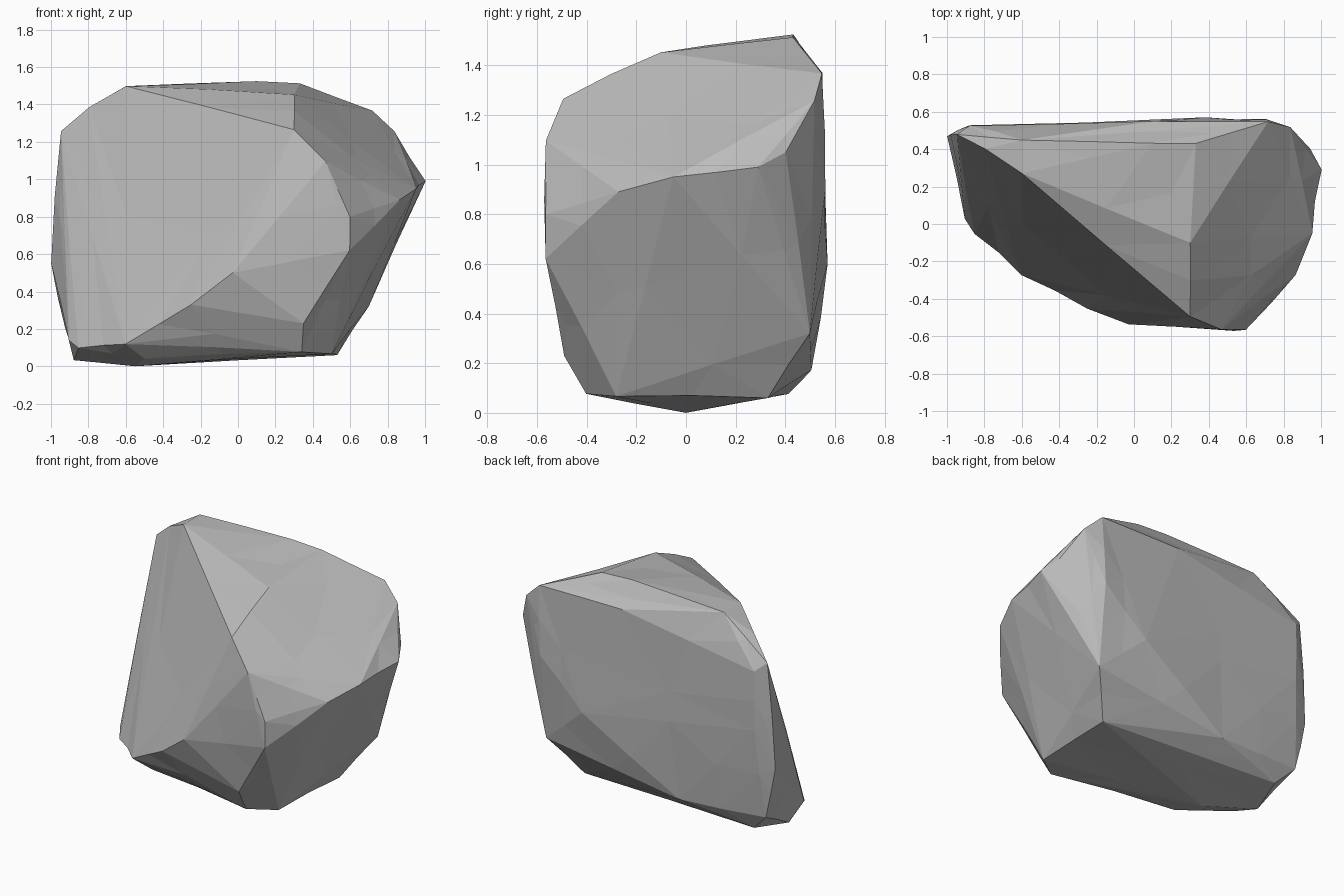
import bpy
import bmesh
import random

random.seed(4)

# Remove the default object
default_cube = bpy.data.objects.get("Cube")
if default_cube:
    bpy.data.objects.remove(default_cube, do_unlink=True)


def make_material(name, colour):
    """Create one flat colour for the viewport and the render."""
    material = bpy.data.materials.new(name)
    material.use_nodes = True
    material.diffuse_color = colour
    shader = material.node_tree.nodes["Principled BSDF"]
    shader.inputs["Base Color"].default_value = colour
    shader.inputs["Roughness"].default_value = 0.9
    return material


# Crown: the slightly sloped top and its front and back rims
crown_front_rim = [(-.95, .48, 1.26), (-.8, .4, 1.39), (-.6, .27, 1.5),
                   (-.25, 0, 1.41), (.3, -.5, 1.27)]
crown_plateau = [(-.6, .45, 1.5), (.1, .43, 1.52), (.33, .43, 1.51),
                 (.3, -.1, 1.45)]
crown_back_rim = [(-.88, .53, 1.2), (.1, .55, 1.37), (.72, .55, 1.37),
                  (.84, .52, 1.26)]

# Prow: the ridge round the overhanging side
prow_ridge = [(.47, -.57, 1.1), (.6, -.57, .8), (.86, -.27, .89),
              (.95, -.05, .95), (1, .29, .99), (.94, .4, 1.05)]

# Front: lower edge of the broad leaning face
front_lower_edge = [(.6, -.57, .62), (-.03, -.54, .5), (.35, -.49, .23),
                    (-.25, -.45, .33), (-.6, -.27, .12), (-.85, -.05, .1)]

# Back: the nearly flat rear wall and the narrow end beside it
back_wall = [(-.88, .53, .8), (.38, .57, .6), (.7, .56, .9),
             (.7, .5, .32), (-.3, .51, .17)]
narrow_end = [(-1, .47, .55), (-.96, .35, .8), (-.9, .03, .14),
              (-.92, .46, .2)]

# Base: the shallow, rounded underside
underside = [(-.55, 0, 0), (-.88, .15, .03), (-.8, .41, .08),
             (.53, .33, .06), (.5, -.28, .07), (.34, -.4, .08),
             (-.5, -.2, .04)]

regions = (crown_front_rim, crown_plateau, crown_back_rim, prow_ridge,
           front_lower_edge, back_wall, narrow_end, underside)


def build_boulder(name, corner_groups, material):
    """Wrap the corners in a hull, then chip its faces into small facets."""
    bm = bmesh.new()
    for group in corner_groups:
        for corner in group:
            bm.verts.new(corner)
    hull = bmesh.ops.convex_hull(bm, input=bm.verts[:])
    inside = {item for item in hull["geom_interior"] + hull["geom_unused"]
              if isinstance(item, bmesh.types.BMVert) and not item.link_faces}
    bmesh.ops.delete(bm, geom=list(inside), context="VERTS")
    bmesh.ops.recalc_face_normals(bm, faces=bm.faces[:])

    # Facets: split the long edges and push the new points in or out a little
    corners = set(bm.verts)
    long_edges = [edge for edge in bm.edges if edge.calc_length() > .3]
    bmesh.ops.subdivide_edges(bm, edges=long_edges, cuts=1)
    bmesh.ops.triangulate(bm, faces=bm.faces[:])
    bm.normal_update()
    for vert in bm.verts:
        if vert not in corners:
            vert.co += vert.normal * random.uniform(-.008, .006)

    mesh = bpy.data.meshes.new(name)
    bm.to_mesh(mesh)
    bm.free()
    mesh.materials.append(material)
    boulder = bpy.data.objects.new(name, mesh)
    bpy.context.collection.objects.link(boulder)
    return boulder


stone_grey = make_material("stone_grey", (.5, .5, .5, 1))
build_boulder("boulder", regions, stone_grey)
